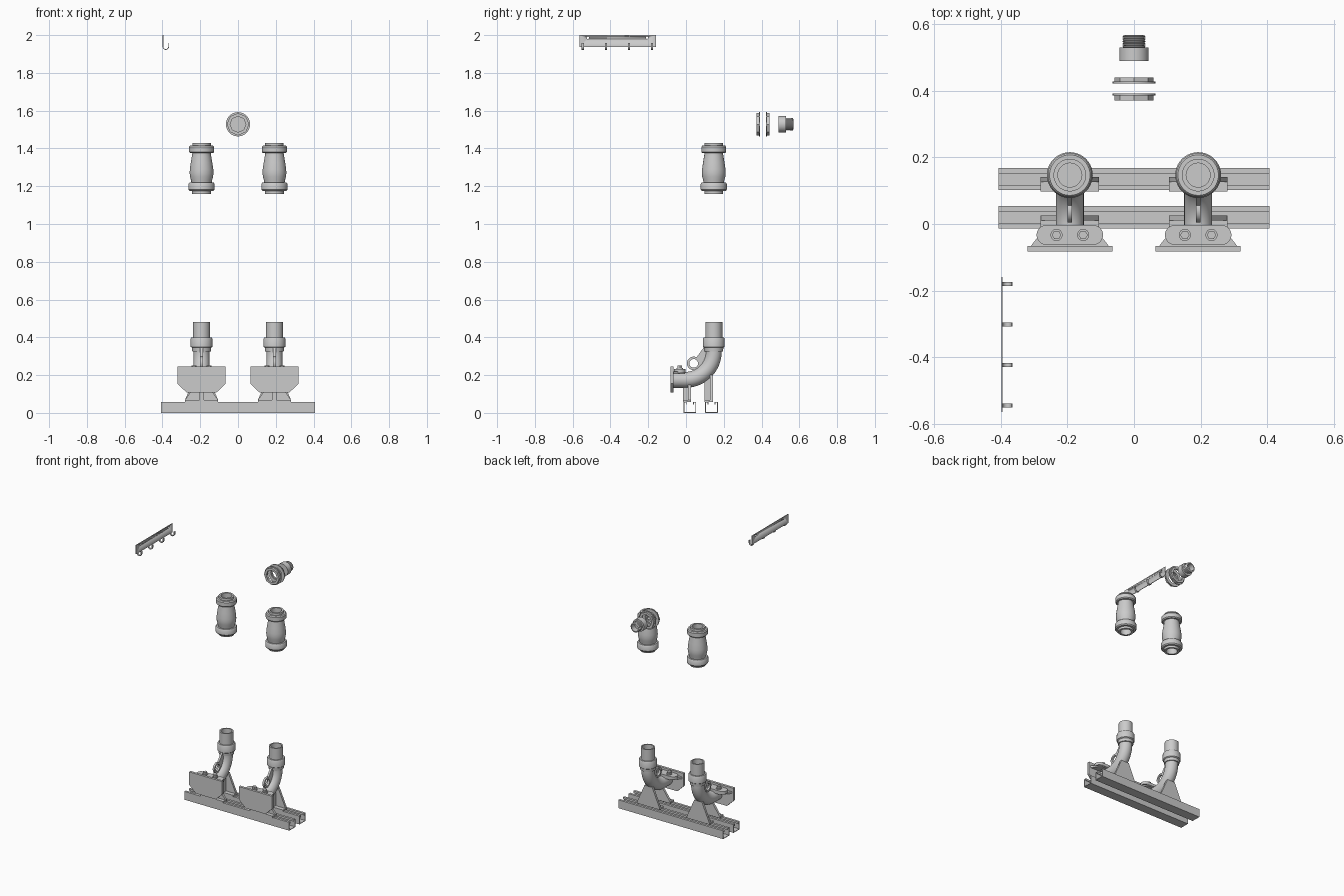
import bpy, bmesh, math
from mathutils import Matrix, Vector

if "Cube" in bpy.data.objects:
    bpy.data.objects.remove(bpy.data.objects["Cube"])


def finish(name, bm, smooth=True):
    bmesh.ops.recalc_face_normals(bm, faces=bm.faces)
    me = bpy.data.meshes.new(name)
    bm.to_mesh(me)
    bm.free()
    ob = bpy.data.objects.new(name, me)
    bpy.context.collection.objects.link(ob)
    bpy.context.view_layer.objects.active = ob
    bpy.ops.object.select_all(action='DESELECT')
    ob.select_set(True)
    if smooth:
        bpy.ops.object.shade_smooth_by_angle(angle=math.radians(35))
    return ob


def bridge(bm, rings, close_path=False):
    n = len(rings[0])
    pairs = list(zip(rings, rings[1:]))
    if close_path:
        pairs.append((rings[-1], rings[0]))
    for a, b in pairs:
        for i in range(n):
            j = (i + 1) % n
            bm.faces.new((a[i], a[j], b[j], b[i]))


def lathe(name, profile, loc, axis='Z', seg=40, hollow=True):
    """Turn (radius, height) points; hollow closes the profile on itself."""
    bm = bmesh.new()
    rings = []
    for r, h in profile:
        ring = []
        for i in range(seg):
            a = 2 * math.pi * i / seg
            c, s = r * math.cos(a), r * math.sin(a)
            p = Vector((c, s, h)) if axis == 'Z' else Vector((c, h, s))
            ring.append(bm.verts.new(p + Vector(loc)))
        rings.append(ring)
    bridge(bm, rings, hollow)
    if not hollow:
        bm.faces.new(rings[0])
        bm.faces.new(rings[-1])
    return finish(name, bm)


def prism(name, pts, axis, lo, hi, off=(0, 0, 0)):
    """Extrude a 2D outline along an axis between lo and hi."""
    put = {'X': lambda a, b, t: (t, a, b), 'Y': lambda a, b, t: (a, t, b),
           'Z': lambda a, b, t: (a, b, t)}[axis]
    bm = bmesh.new()
    rings = [[bm.verts.new(Vector(put(a, b, t)) + Vector(off)) for a, b in pts]
             for t in (lo, hi)]
    bridge(bm, rings)
    bm.faces.new(rings[0])
    bm.faces.new(rings[1])
    return finish(name, bm)


def arc(cx, cy, r, a0, a1, n):
    return [(cx + r * math.cos(math.radians(a0 + (a1 - a0) * i / n)),
             cy + r * math.sin(math.radians(a0 + (a1 - a0) * i / n))) for i in range(n + 1)]


def ribbed(profile):
    return profile + [(-a, b) for a, b in reversed(profile)]


# Two slotted floor rails
half = [(0.017, 0.044), (0.017, 0.058), (0.0335, 0.058), (0.0335, 0.0)]
inner = [(0.0295, 0.004), (0.0295, 0.054), (0.021, 0.054), (0.021, 0.044)]
section = (half + [(-a, b) for a, b in reversed(half)]
           + [(-a, b) for a, b in reversed(inner)] + inner)
for name, y in (("front_rail", 0.0205), ("back_rail", 0.135)):
    prism(name, section, 'X', -0.407, 0.407, (0, y, 0))

PY = 0.147
for side, sx in (("left", -0.193), ("right", 0.193)):
    at = (sx, 0, 0)

    # Bent discharge pipe swept along an arc
    path = [(-0.072, 0.175)] + arc(PY - 0.15, 0.325, 0.15, -90, 0, 20) + [(PY, 0.36)]
    bm = bmesh.new()
    rings = []
    for k, (y, z) in enumerate(path):
        ang = math.radians(90 * min(max(k - 1, 0), 20) / 20)
        n = Vector((0, math.sin(ang), -math.cos(ang)))
        rings.append([bm.verts.new(Vector((sx, y, z)) + 0.042 * (
            Vector((math.cos(t), 0, 0)) + n * math.sin(t)))
            for t in [2 * math.pi * i / 32 for i in range(32)]])
    bridge(bm, rings)
    bm.faces.new(rings[0])
    bm.faces.new(rings[-1])
    finish(side + "_elbow", bm)

    # Threaded socket collar and upright stub
    lathe(side + "_collar", [(0.036, 0.325), (0.049, 0.325), (0.051, 0.345), (0.058, 0.35),
                             (0.058, 0.392), (0.054, 0.4), (0.036, 0.4)], (sx, PY, 0))
    lathe(side + "_stub_pipe", [(0.036, 0.35), (0.045, 0.35), (0.045, 0.48), (0.036, 0.48)],
          (sx, PY, 0))

    # Lifting eye with its web
    bm = bmesh.new()
    rings = [[bm.verts.new((sx + dx, y, z)) for y, z in arc(0.041, 0.262, r, 0, 360 * 27 / 28, 27)]
             for r, dx in ((0.036, -0.007), (0.036, 0.007), (0.023, 0.007), (0.023, -0.007))]
    bridge(bm, rings, True)
    finish(side + "_lifting_eye", bm)
    prism(side + "_eye_web", [(0.056, 0.294), (0.098, 0.352), (0.12, 0.352), (0.115, 0.27),
                              (0.075, 0.24), (0.07, 0.282)], 'X', -0.007, 0.007, at)

    # Front claw plate and its bolted bracket
    prism(side + "_claw_plate", ribbed([(0.128, 0.245), (0.128, 0.155), (0.078, 0.107)]),
          'Y', -0.083, -0.066, at)
    prism(side + "_claw_bracket", ribbed([(0.118, -0.067), (0.07, -0.006)]), 'Z', 0.205, 0.218, at)
    prism(side + "_claw_pad", arc(0.07, -0.033, 0.03, -90, 90, 12) + arc(-0.07, -0.033, 0.03, 90, 270, 12),
          'Z', 0.212, 0.232, at)
    for bx in (-0.04, 0.04):
        lathe(side + "_bolt_washer", [(0.018, 0.23), (0.018, 0.237)], (sx + bx, -0.033, 0),
              seg=24, hollow=False)
        lathe(side + "_bolt_head", [(0.014, 0.235), (0.014, 0.251)], (sx + bx, -0.033, 0),
              seg=6, hollow=False)

    # Flared support legs with ribs and feet
    for leg, y0, y1, r0, r1, top in (("front", 0.01, 0.026, -0.016, 0.026, 0.15),
                                     ("back", 0.126, 0.142, 0.097, 0.142, 0.2)):
        prism(f"{side}_{leg}_leg", ribbed([(0.088, 0.058), (0.088, 0.068), (0.03, top)]),
              'Y', y0, y1, at)
        prism(f"{side}_{leg}_leg_rib", ribbed([(0.012, 0.065), (0.012, top)]), 'Y', r0, r1, at)
        prism(f"{side}_{leg}_foot", ribbed([(0.088, r0), (0.088, r1)]), 'Z', 0.058, 0.069, at)

    # Check valve hanging above: body, two union nuts, end sleeves
    lathe(side + "_valve_body", [
        (0.036, 1.16), (0.05, 1.16), (0.05, 1.18), (0.053, 1.215), (0.056, 1.232), (0.061, 1.25),
        (0.063, 1.27), (0.062, 1.29), (0.057, 1.325), (0.051, 1.36), (0.049, 1.375), (0.049, 1.43),
        (0.036, 1.43)], (sx, PY, 0))
    lathe(side + "_valve_lower_nut", [(0.048, 1.175), (0.063, 1.175), (0.069, 1.182), (0.069, 1.212),
                                      (0.064, 1.22), (0.048, 1.22)], (sx, PY, 0))
    lathe(side + "_valve_upper_nut", [(0.046, 1.375), (0.06, 1.375), (0.066, 1.381), (0.066, 1.408),
                                      (0.061, 1.415), (0.046, 1.415)], (sx, PY, 0))

# Cable gland: two flanged lock nuts and a threaded plug
GZ = 1.528
for name, f0, f1, n1 in (("front_lock_nut", 0.393, 0.386, 0.372), ("back_lock_nut", 0.423, 0.429, 0.441)):
    lathe(name + "_flange", [(0.042, f0), (0.064, f0), (0.064, f1), (0.042, f1)], (0, 0, GZ), 'Y')
    lathe(name, [(0.042, f1), (0.059, f1), (0.059, n1), (0.042, n1)], (0, 0, GZ), 'Y', seg=8)
lathe("plug_head", [(0.044, 0.49), (0.044, 0.53)], (0, 0, GZ), 'Y', hollow=False)
thread = [(0.03, 0.525), (0.03, 0.53)]
for i in range(7):
    y = 0.531 + i * 0.0052
    thread += [(0.034, y + 0.001), (0.034, y + 0.003), (0.031, y + 0.005)]
lathe("plug_thread", thread + [(0.026, 0.568), (0.026, 0.525)], (0, 0, GZ), 'Y')

# Wall hook strip with screw holes
strip = prism("hook_strip", [(-0.565, 1.937), (-0.16, 1.937), (-0.16, 2.0), (-0.565, 2.0)],
              'X', -0.399, -0.395)
for y in (-0.52, -0.207):
    cutter = prism("screw_hole_cutter", arc(y, 1.986, 0.006, 0, 345, 23), 'X', -0.42, -0.38)
    cutter.hide_render = True
    cutter.hide_set(True)
    mod = strip.modifiers.new("hole", 'BOOLEAN')
    mod.object = cutter
    mod.solver = 'EXACT'
    bpy.context.view_layer.objects.active = strip
    bpy.ops.object.modifier_apply(modifier=mod.name)
    bpy.data.objects.remove(cutter)

# Four curled hooks
hook = ([(-0.399, 1.94)] + arc(-0.382, 1.939, 0.017, 180, 360, 14) + [(-0.365, 1.957), (-0.369, 1.957)]
        + arc(-0.382, 1.939, 0.013, 360, 180, 14) + [(-0.395, 1.94)])
for i in range(4):
    y = -0.546 + i * 0.122
    prism(f"hook_{i + 1}", hook, 'Y', y - 0.006, y + 0.006)
